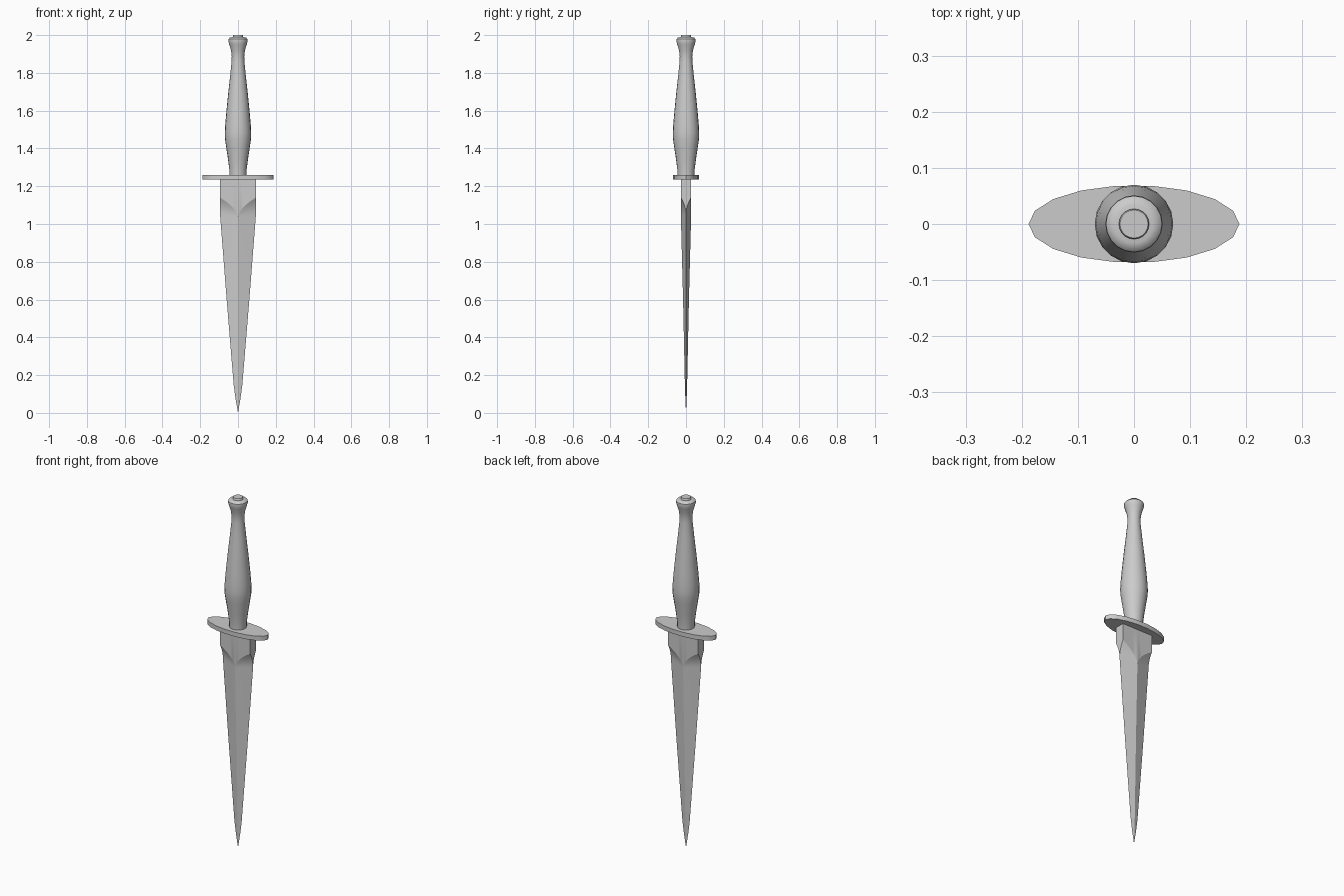
import bpy, bmesh
from math import sin, cos, pi

if "Cube" in bpy.data.objects:
    bpy.data.objects.remove(bpy.data.objects["Cube"])


def finish(name, bm, angle):
    bmesh.ops.remove_doubles(bm, verts=bm.verts, dist=1e-5)
    bmesh.ops.recalc_face_normals(bm, faces=bm.faces)
    mesh = bpy.data.meshes.new(name)
    bm.to_mesh(mesh)
    bm.free()
    obj = bpy.data.objects.new(name, mesh)
    bpy.context.collection.objects.link(obj)
    bpy.ops.object.select_all(action='DESELECT')
    obj.select_set(True)
    bpy.context.view_layer.objects.active = obj
    bpy.ops.object.shade_smooth_by_angle(angle=angle * pi / 180)
    return obj


def loft(name, rings, angle=35, caps=(True, True)):
    """Skin a list of equal-length closed rings."""
    bm = bmesh.new()
    rows = [[bm.verts.new(p) for p in ring] for ring in rings]
    for a, b in zip(rows, rows[1:]):
        for i in range(len(a)):
            j = (i + 1) % len(a)
            bm.faces.new((a[i], a[j], b[j], b[i]))
    for row, cap in zip((rows[0], rows[-1]), caps):
        if cap:
            bm.faces.new(row)
    return finish(name, bm, angle)


def ellipse(rx, ry, z, n):
    return [(rx * cos(2 * pi * i / n), ry * sin(2 * pi * i / n), z) for i in range(n)]


# Turned grip with flared pommel: (radius, z)
grip = [(.045, 1.255), (.046, 1.29), (.053, 1.345), (.063, 1.41), (.069, 1.45),
        (.070, 1.48), (.068, 1.52), (.062, 1.59), (.052, 1.69), (.042, 1.78),
        (.034, 1.86), (.033, 1.89), (.037, 1.92), (.046, 1.95), (.051, 1.967),
        (.050, 1.979), (.044, 1.986), (.034, 1.989)]
loft("grip", [ellipse(r, r, z, 20) for r, z in grip])

# Small button on the pommel
loft("pommel_button", [ellipse(r, r, z, 20) for r, z in
                       [(.027, 1.98), (.027, 1.997), (.025, 2.0)]])

# Oval cross guard
loft("guard", [ellipse(.188, .069, z, 18) for z in (1.235, 1.26)])

# Blade: flat ricasso, curved plunge into a diamond section, tapering point
W, T = .095, .027
half = [0, .06, .15, .3, .5, .75, 1]
us = [-u for u in half[:0:-1]] + half


def ring(hw, z_of, y_of):
    front = [(u * hw, -y_of(abs(u)), z_of(abs(u))) for u in us]
    return front + [(x, -y, z) for x, y, z in reversed(front)]


rings = [ring(W, lambda u: 1.24, lambda u: T)]
for k in range(7):
    s = k / 6
    rings.append(ring(
        W,
        lambda u: (1.035 + .105 * u ** .55) * (1 - s) + (1.035 + .015 * u) * s,
        lambda u: T * (1 - u + u * (1 - s) ** 2)))
for hw, t, z in [(.060, .0155, .6), (.023, .006, .15), (.013, .0035, .075), (0, 0, 0)]:
    rings.append(ring(hw, lambda u: z, lambda u: t * (1 - u)))
loft("blade", rings, angle=22, caps=(True, False))
